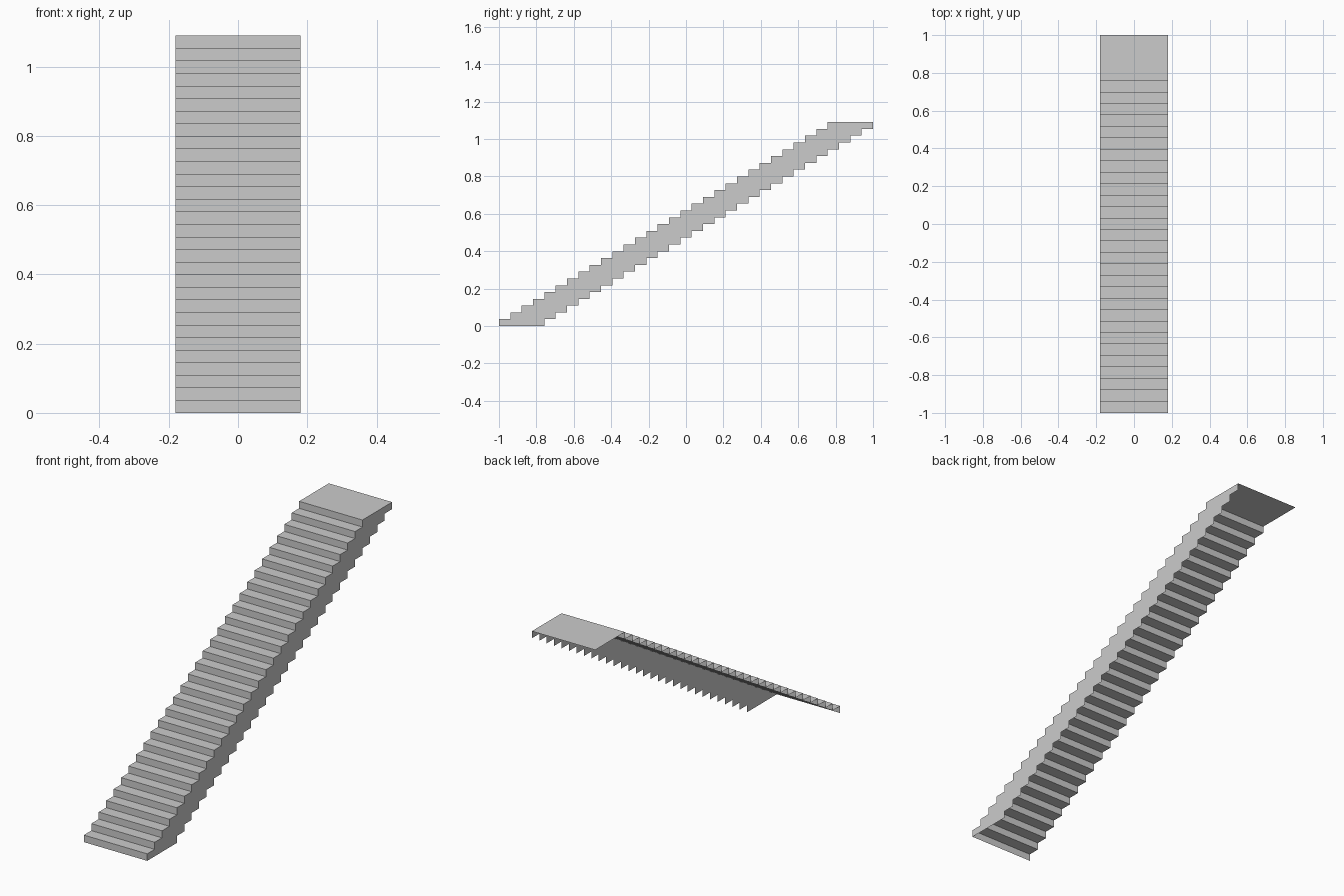
import bpy

if "Cube" in bpy.data.objects:
    bpy.data.objects.remove(bpy.data.objects["Cube"])

STEPS = 30
RUN = 2.0 / 33          # tread depth
RISE = 1.09 / STEPS     # riser height
HALF = 0.181            # half width
SLAB = 4 * RUN          # full depth of each step slab


def make_object(name, verts, faces):
    mesh = bpy.data.meshes.new(name)
    mesh.from_pydata(verts, [], faces)
    mesh.update()
    obj = bpy.data.objects.new(name, mesh)
    bpy.context.collection.objects.link(obj)
    return obj


# Stepped profiles (y, z): upper runs bottom to top, lower runs top to bottom
upper, lower = [], []
for i in range(STEPS):
    y, z = -1 + i * RUN, i * RISE
    upper += [(y, z), (y, z + RISE)]
    lower += [(y + SLAB, z), (y + SLAB, z + RISE)]
lower.reverse()

# Treads and risers: a folded open sheet ending in the deep top landing
line = upper + [lower[0]]
verts = [(x, y, z) for y, z in line for x in (-HALF, HALF)]
faces = [(2 * i, 2 * i + 1, 2 * i + 3, 2 * i + 2) for i in range(len(line) - 1)]
make_object("treads_and_risers", verts, faces)

# Right side panel only: the underside, back and left side are open
outline = lower + upper
verts = [(HALF, y, z) for y, z in outline]
panel = make_object("right_side_panel", verts, [tuple(range(len(verts)))])
if panel.data.polygons[0].normal.x < 0:
    panel.data.flip_normals()
